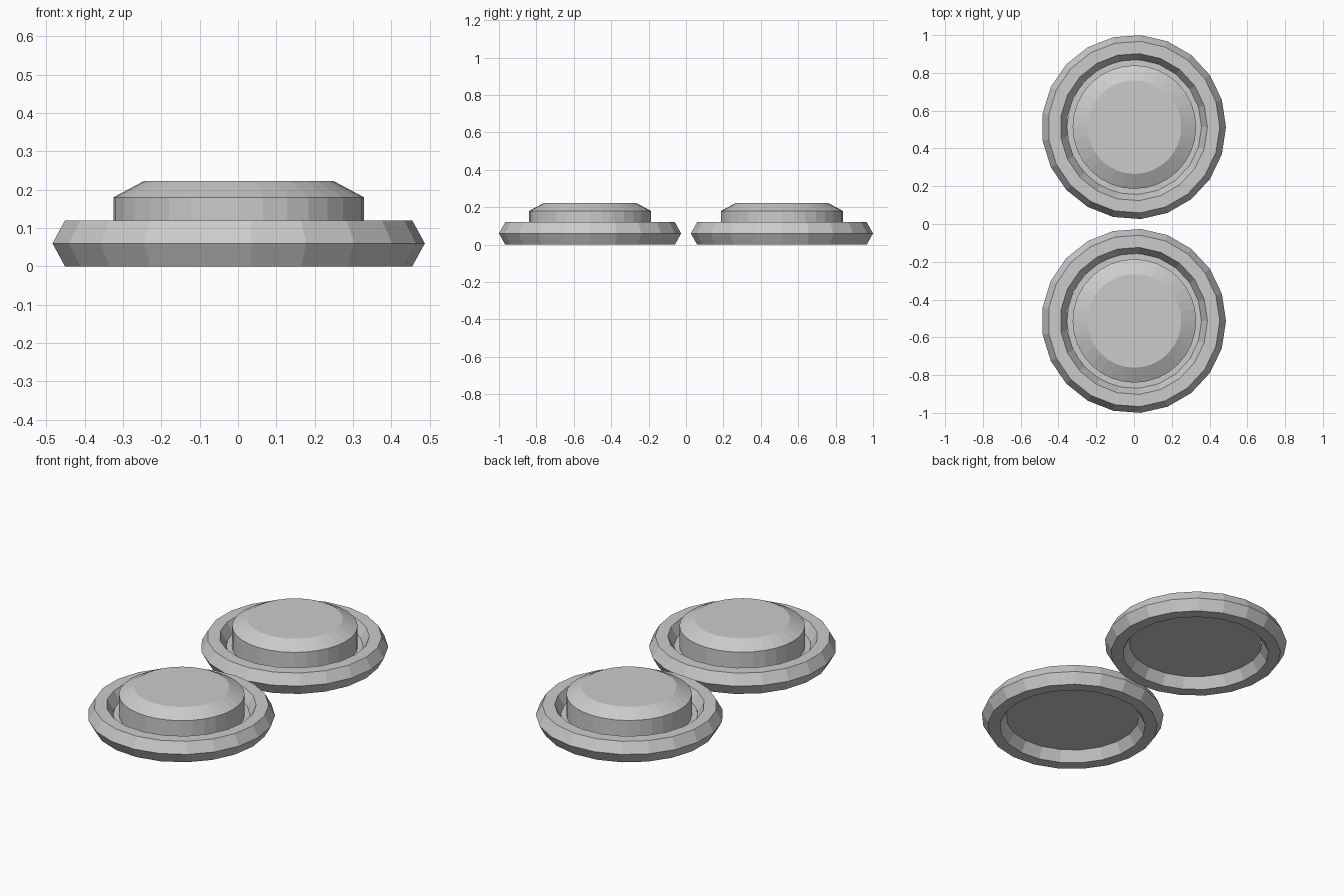
import bpy, bmesh
from math import cos, sin, tau

if "Cube" in bpy.data.objects:
    bpy.data.objects.remove(bpy.data.objects["Cube"])


def lathe(name, profile, sides, center, closed=False):
    """Revolve (radius, z) points around a vertical axis; open profiles get end caps."""
    bm = bmesh.new()
    rings = [[bm.verts.new((r * cos(tau * i / sides), r * sin(tau * i / sides), z))
              for i in range(sides)] for r, z in profile]
    pairs = list(zip(rings, rings[1:]))
    if closed:
        pairs.append((rings[-1], rings[0]))
    else:
        bm.faces.new(rings[0])
        bm.faces.new(rings[-1])
    for a, b in pairs:
        for i in range(sides):
            j = (i + 1) % sides
            bm.faces.new((a[i], a[j], b[j], b[i]))
    bmesh.ops.recalc_face_normals(bm, faces=bm.faces[:])
    mesh = bpy.data.meshes.new(name)
    bm.to_mesh(mesh)
    bm.free()
    obj = bpy.data.objects.new(name, mesh)
    obj.location = center
    bpy.context.collection.objects.link(obj)
    return obj


# Hexagonal rim section, and the raised button with its base plate
RIM = [(0.455, 0), (0.488, 0.06), (0.455, 0.12), (0.39, 0.12), (0.356, 0.06), (0.39, 0)]
BUTTON = [(0.357, 0.06), (0.357, 0.064), (0.327, 0.064), (0.327, 0.18), (0.248, 0.222)]

for label, y in (("front", -0.513), ("back", 0.513)):
    lathe(label + "_rim", RIM, 21, (-0.001, y, 0), closed=True)
    lathe(label + "_button", BUTTON, 32, (0.002, y, 0))
